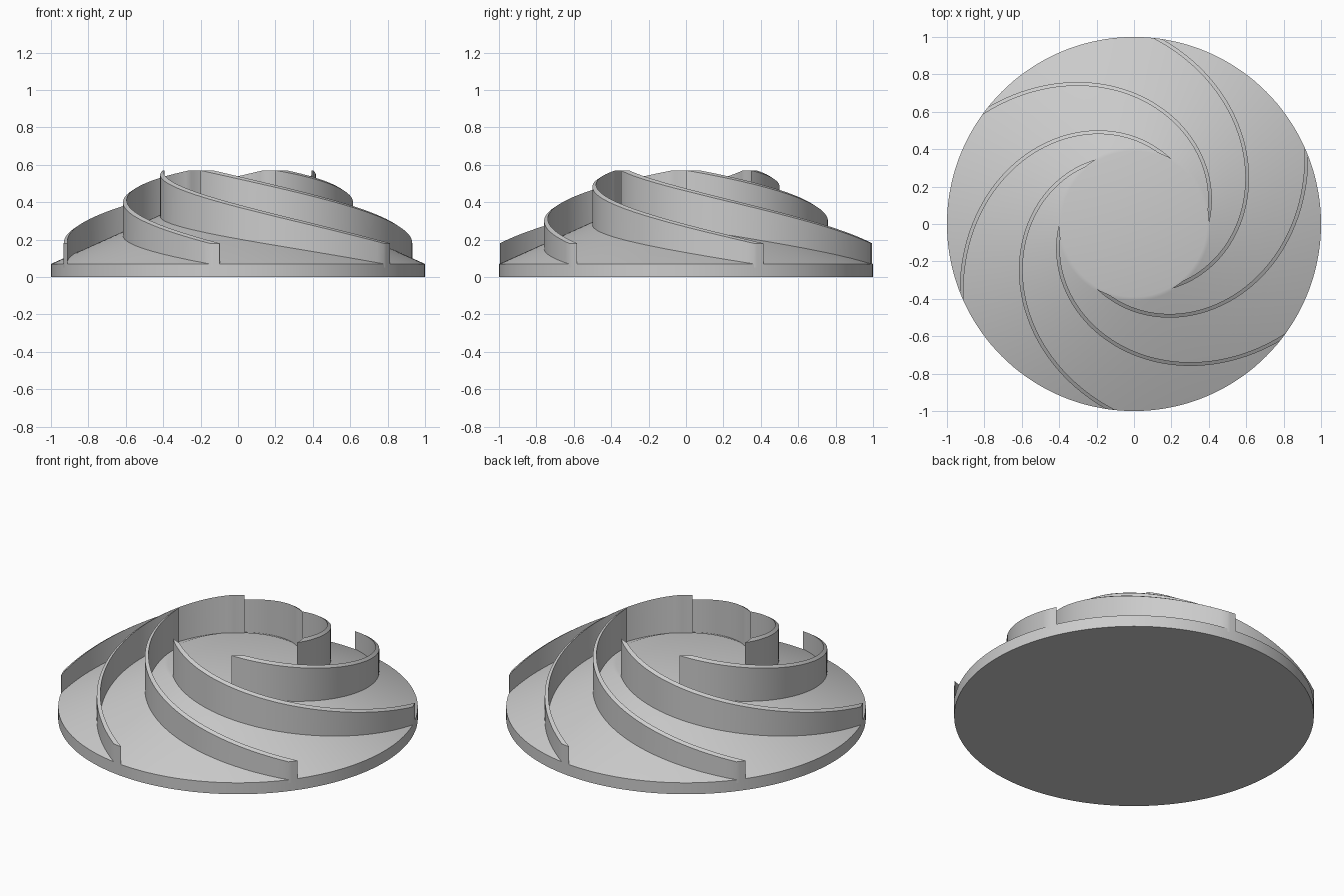
import bpy, bmesh
from math import cos, sin, pi, radians, sqrt

cube = bpy.data.objects.get("Cube")
if cube:
    bpy.data.objects.remove(cube, do_unlink=True)

HUB_R, RIM_R = 0.4, 1.0
RIM_Z, HUB_Z = 0.07, 0.34
TIP_Z, END_Z = 0.57, 0.18
SWEEP, TAIL = radians(141.3), radians(3.1)
THICK = 0.02
BLADES, SEGS, STEPS = 6, 144, 64

grey = bpy.data.materials.new("light grey")
grey.use_nodes = True
colour = (0.6, 0.6, 0.6, 1)
grey.diffuse_color = colour
grey.node_tree.nodes["Principled BSDF"].inputs["Base Color"].default_value = colour


def add_object(name, bm):
    bmesh.ops.remove_doubles(bm, verts=bm.verts, dist=0.0005)
    bmesh.ops.recalc_face_normals(bm, faces=bm.faces)
    mesh = bpy.data.meshes.new(name)
    bm.to_mesh(mesh)
    bm.free()
    mesh.materials.append(grey)
    obj = bpy.data.objects.new(name, mesh)
    bpy.context.collection.objects.link(obj)
    bpy.ops.object.select_all(action="DESELECT")
    obj.select_set(True)
    bpy.context.view_layer.objects.active = obj
    bpy.ops.object.shade_smooth_by_angle(angle=radians(30))
    return obj


def skin(bm, rings, closed):
    """Bridge a list of equal rings with quads; cap the ends if not closed."""
    n = len(rings[0])
    pairs = list(zip(rings, rings[1:]))
    for a, b in pairs:
        for i in range(n if closed else n - 1):
            j = (i + 1) % n
            bm.faces.new((a[i], a[j], b[j], b[i]))
    bm.faces.new(rings[0])
    bm.faces.new(rings[-1])


def lerp_by_radius(r, z_in, z_out):
    return z_in + (z_out - z_in) * (r - HUB_R) / (RIM_R - HUB_R)


# Back plate: flat underside, short rim, cone and flat hub top
bm = bmesh.new()
profile = [(RIM_R, 0), (RIM_R, RIM_Z), (HUB_R + 0.01, HUB_Z - 0.005), (HUB_R - 0.01, HUB_Z)]
rings = [[bm.verts.new((r * cos(2 * pi * i / SEGS), r * sin(2 * pi * i / SEGS), z))
          for i in range(SEGS)] for r, z in profile]
skin(bm, rings, True)
add_object("back_plate", bm)


# Blade: spiral wall trimmed to the hub and rim radii
def spiral(angle):
    t = angle / SWEEP
    r = HUB_R + (RIM_R - HUB_R) * (0.42 * t + 0.58 * t * t)
    slope = (RIM_R - HUB_R) * (0.42 + 1.16 * t) / SWEEP
    return r, THICK * sqrt(1 + (slope / r) ** 2)


def blade_section(bm, angle, turn):
    r, width = spiral(angle)
    outer = min(r, RIM_R)
    inner = min(max(r - width, HUB_R), RIM_R)
    points = []
    for radius, top in ((outer, False), (outer, True), (inner, True), (inner, False)):
        z = lerp_by_radius(radius, TIP_Z, END_Z) if top else \
            lerp_by_radius(radius, HUB_Z, RIM_Z) - 0.02
        points.append(bm.verts.new((radius * cos(angle + turn), radius * sin(angle + turn), z)))
    return points


for k in range(BLADES):
    bm = bmesh.new()
    angles = [SWEEP * i / STEPS for i in range(STEPS + 1)]
    angles += [SWEEP + TAIL * i / 3 for i in range(1, 4)]
    sections = [blade_section(bm, a, 2 * pi * k / BLADES) for a in angles]
    skin(bm, sections, True)
    add_object(f"blade_{k + 1}", bm)
